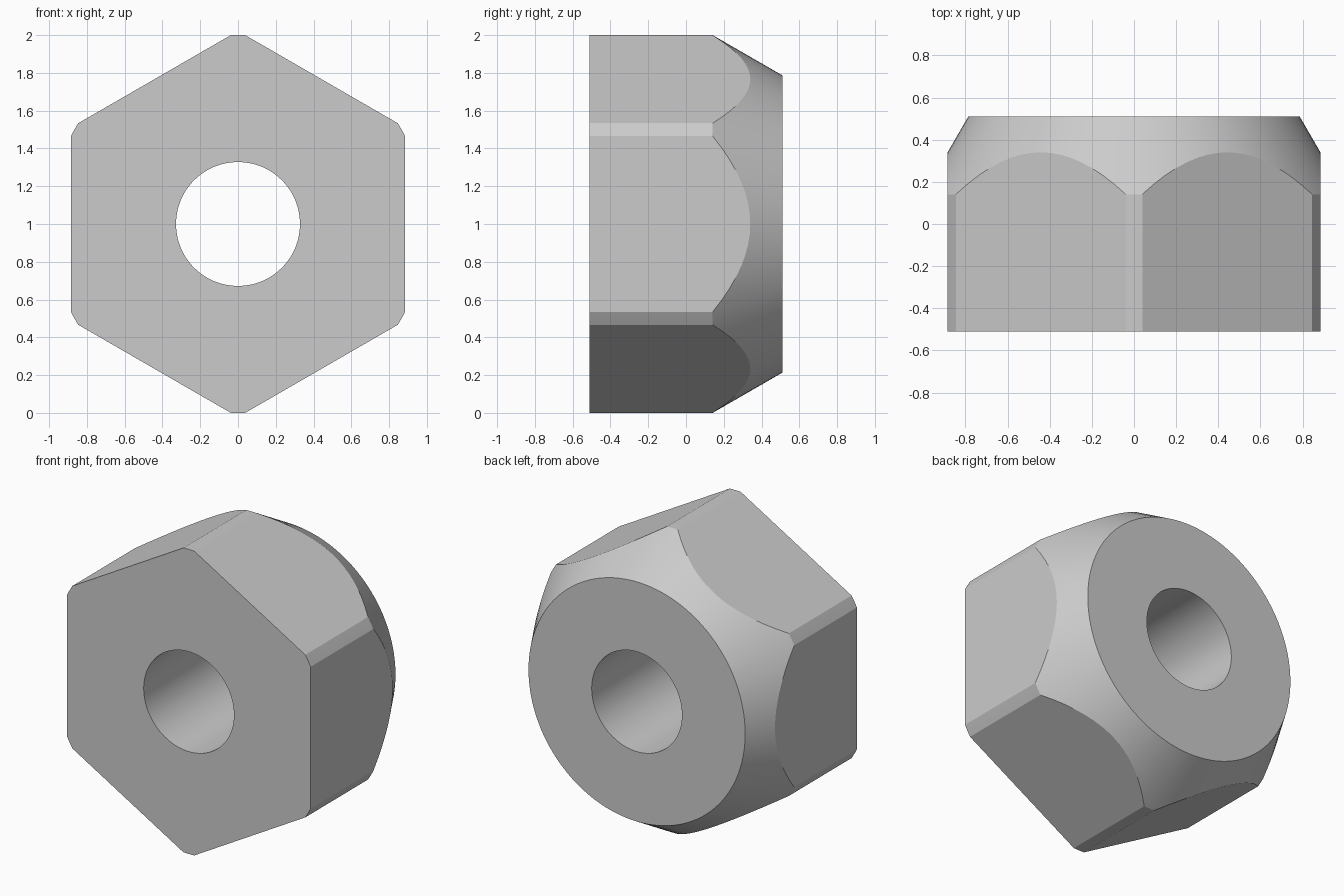
import bpy
import bmesh
import math

cube = bpy.data.objects.get("Cube")
if cube:
    bpy.data.objects.remove(cube, do_unlink=True)

APOTHEM, CORNER, BORE, RIM = 0.885, 1.0, 0.328, 0.787
HALF = 0.51
CONE = math.tan(math.radians(60))
FLAT_STEPS = 16

# Plain grey metal
steel = bpy.data.materials.new("grey metal")
steel.use_nodes = True
grey = (0.6, 0.6, 0.6, 1)
steel.diffuse_color = grey
steel.node_tree.nodes["Principled BSDF"].inputs["Base Color"].default_value = grey

# Angles and radii round the hexagon: six flats with rounded-off corners
edge = math.acos(APOTHEM / CORNER)
outline = []
for side in range(6):
    middle = side * math.pi / 3
    for i in range(FLAT_STEPS + 1):
        offset = edge * (2 * i / FLAT_STEPS - 1)
        outline.append((middle + offset, APOTHEM / math.cos(offset)))
    outline.append((middle + math.pi / 6, CORNER))

# Cross-section at each angle: bore, front face, side, conical chamfer, back face
bm = bmesh.new()
columns = []
for angle, radius in outline:
    shoulder = HALF - (radius - RIM) * CONE
    section = [(BORE, -HALF), (radius, -HALF), (radius, shoulder),
               (RIM, HALF), (BORE, HALF)]
    columns.append([bm.verts.new((r * math.cos(angle), y, 1 + r * math.sin(angle)))
                    for r, y in section])

# Skin neighbouring sections into a closed ring
for a, b in zip(columns, columns[1:] + columns[:1]):
    for k in range(len(a)):
        n = (k + 1) % len(a)
        bm.faces.new((a[k], a[n], b[n], b[k]))
bmesh.ops.recalc_face_normals(bm, faces=bm.faces)

mesh = bpy.data.meshes.new("hex_nut")
bm.to_mesh(mesh)
bm.free()
mesh.materials.append(steel)
nut = bpy.data.objects.new("hex_nut", mesh)
bpy.context.collection.objects.link(nut)

# Smooth bore and chamfer, crisp edges elsewhere
bpy.ops.object.select_all(action="DESELECT")
nut.select_set(True)
bpy.context.view_layer.objects.active = nut
bpy.ops.object.shade_smooth_by_angle(angle=math.radians(25))
